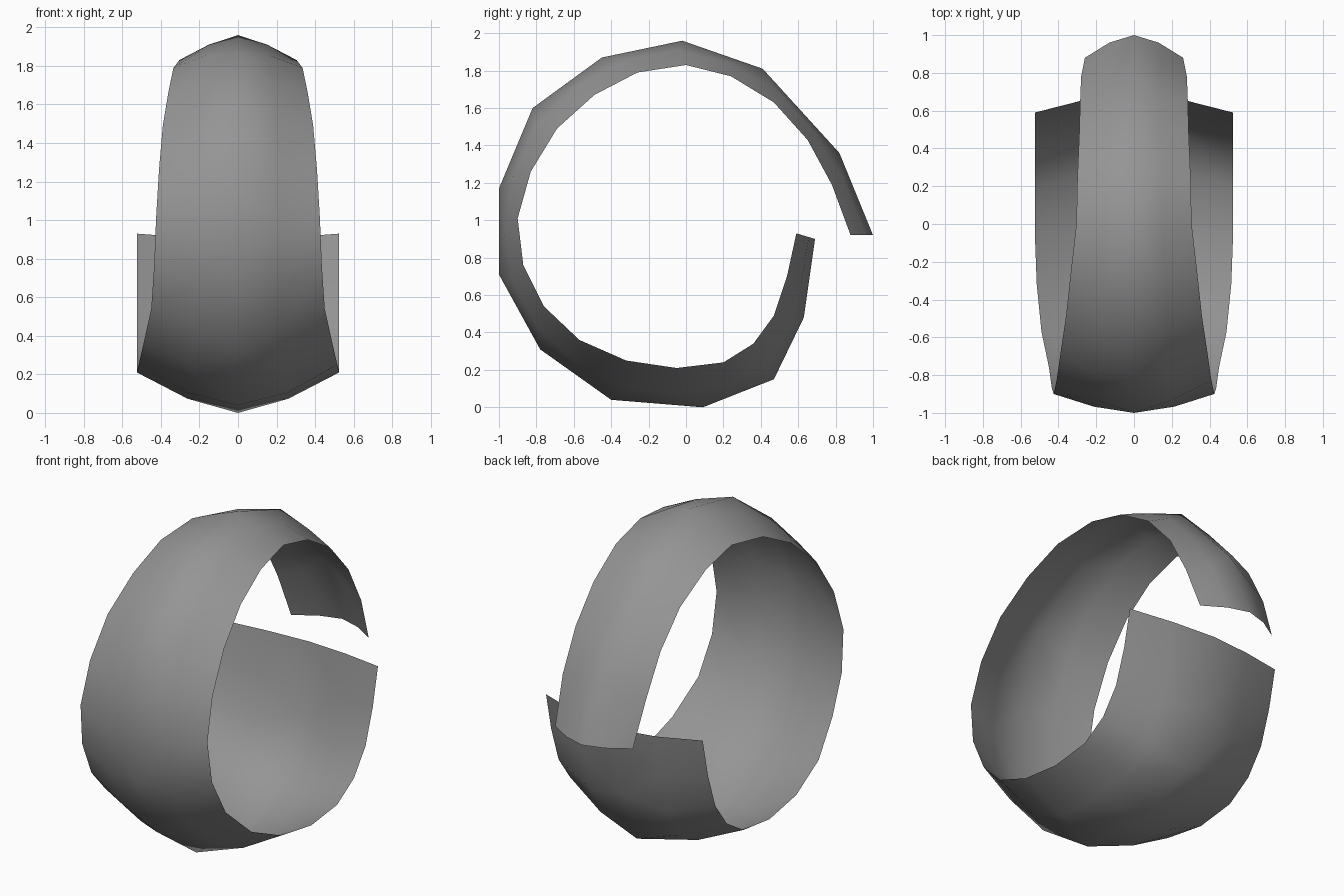
import bpy
import bmesh
from mathutils import Vector

cube = bpy.data.objects.get("Cube")
if cube:
    bpy.data.objects.remove(cube, do_unlink=True)

# Ridge line along the middle of the band: (y, z), from the narrow end to the wide end
RIDGE = [(1, .92), (.82, 1.36), (.41, 1.81), (-.02, 1.96), (-.45, 1.87),
         (-.82, 1.6), (-1, 1.17), (-1, .71), (-.78, .31), (-.4, .04),
         (.09, 0), (.47, .15), (.63, .48), (.69, .9)]

# Rim of the band: (half width, y, z), following the same direction
RIM = [(.26, .88, .92), (.28, .78, 1.19), (.285, .65, 1.43), (.29, .47, 1.63),
       (.3, .24, 1.77), (.305, 0, 1.83), (.335, -.26, 1.79), (.36, -.49, 1.67),
       (.39, -.69, 1.49), (.41, -.83, 1.26), (.425, -.9, 1.01), (.435, -.87, .76),
       (.45, -.76, .54), (.49, -.57, .36), (.515, -.32, .25), (.525, -.05, .21),
       (.525, .2, .24), (.525, .36, .34), (.525, .47, .49), (.525, .54, .7),
       (.525, .59, .93)]


def fractions(points):
    """Share of the total length reached at each point."""
    total = [0.0]
    for a, b in zip(points, points[1:]):
        total.append(total[-1] + (b - a).length)
    return [t / total[-1] for t in total]


def sample(points, params, t):
    """Point on a polyline at the given share of its length."""
    for i in range(len(points) - 1):
        if t <= params[i + 1] + 1e-6:
            share = (t - params[i]) / (params[i + 1] - params[i])
            return points[i].lerp(points[i + 1], share)
    return points[-1]


def stitch(bm, left, right, left_params, right_params):
    """Fill between two rows of vertices that may differ in count."""
    i = j = 0
    while i < len(left) - 1 or j < len(right) - 1:
        next_left = left_params[i + 1] if i < len(left) - 1 else 2
        next_right = right_params[j + 1] if j < len(right) - 1 else 2
        if next_left <= next_right:
            bm.faces.new((left[i], left[i + 1], right[j]))
            i += 1
        else:
            bm.faces.new((left[i], right[j + 1], right[j]))
            j += 1


ridge = [Vector((0, y, z)) for y, z in RIDGE]
rim = [Vector(p) for p in RIM]
ridge_params = fractions(ridge)
rim_params = fractions([Vector((0, p.y, p.z)) for p in rim])

# Shoulder line between rim and ridge gives the band its rounded section
shoulder = []
for p, t in zip(rim, rim_params):
    top = sample(ridge, ridge_params, t)
    q = p.lerp(top, .67)
    q.x = p.x / 2
    shoulder.append(q)

# Build five lengthwise rows, then stitch neighbours together
bm = bmesh.new()
rows = []
for points, params, side in ((rim, rim_params, -1), (shoulder, rim_params, -1),
                             (ridge, ridge_params, 1),
                             (shoulder, rim_params, 1), (rim, rim_params, 1)):
    rows.append(([bm.verts.new((side * p.x, p.y, p.z)) for p in points], params))
for (left, left_params), (right, right_params) in zip(rows, rows[1:]):
    stitch(bm, left, right, left_params, right_params)

mesh = bpy.data.meshes.new("open_band")
bm.to_mesh(mesh)
bm.free()
for face in mesh.polygons:
    face.use_smooth = True
band = bpy.data.objects.new("open_band", mesh)
bpy.context.collection.objects.link(band)

# Single plain grey
grey = bpy.data.materials.new("plain_grey")
grey.use_nodes = True
colour = (.3, .3, .3, 1)
grey.diffuse_color = colour
grey.node_tree.nodes["Principled BSDF"].inputs["Base Color"].default_value = colour
mesh.materials.append(grey)
